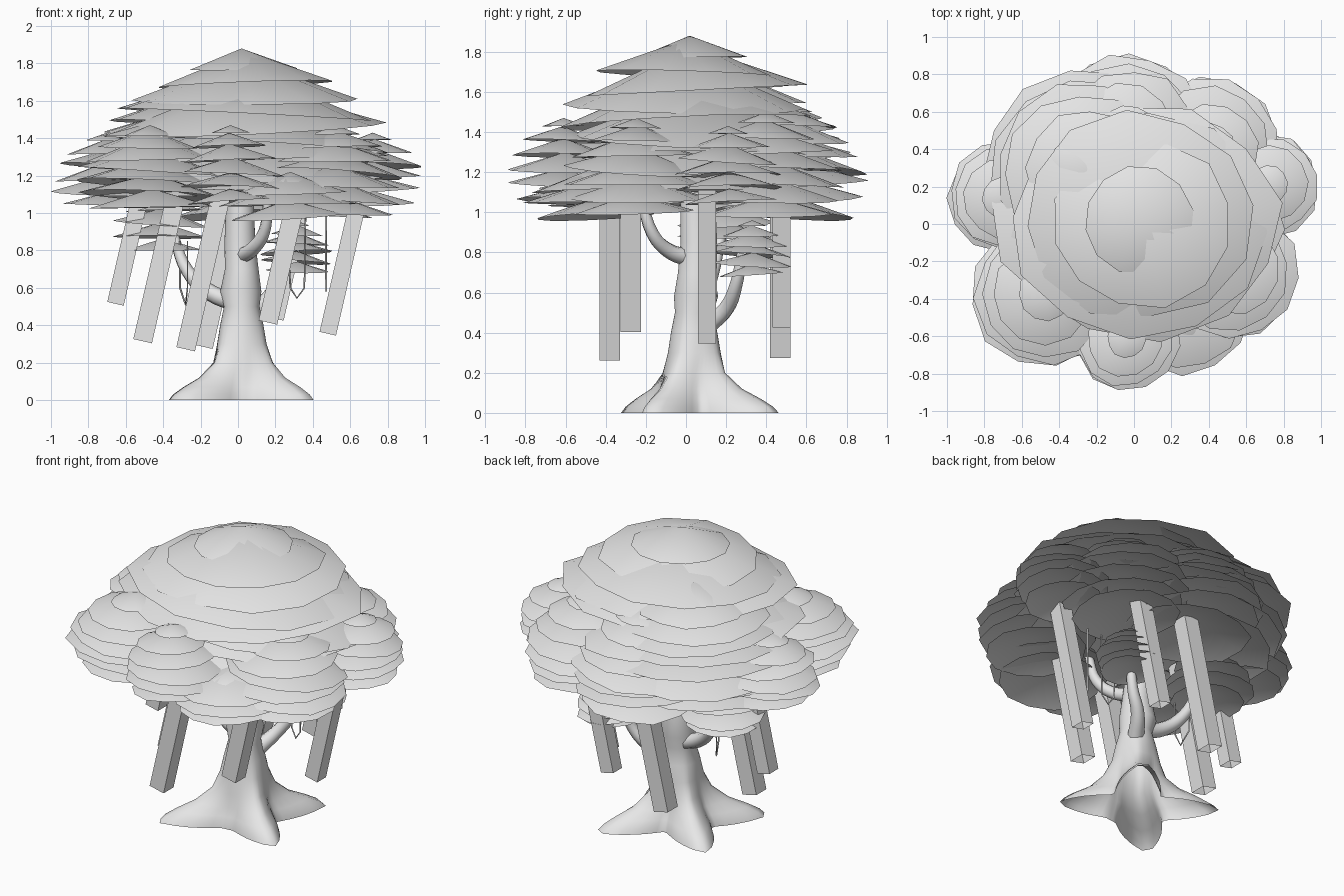
import bpy, bmesh, math, random
from mathutils import Matrix, Vector

if "Cube" in bpy.data.objects:
    bpy.data.objects.remove(bpy.data.objects["Cube"])

random.seed(11)
grey = bpy.data.materials.new("light_grey")
grey.diffuse_color = (0.8, 0.8, 0.8, 1)
grey.use_nodes = True
grey.node_tree.nodes["Principled BSDF"].inputs["Base Color"].default_value = grey.diffuse_color


def finish(name, bm, smooth=True):
    me = bpy.data.meshes.new(name)
    bm.to_mesh(me)
    bm.free()
    ob = bpy.data.objects.new(name, me)
    bpy.context.collection.objects.link(ob)
    me.materials.append(grey)
    for p in me.polygons:
        p.use_smooth = smooth
    return ob


def cluster(name, x, y, r, z0, z1, n, narrow=1.0):
    """Stack of shallow open cones; z0 = lowest rim, z1 = apex, narrow = y scale of wide layers."""
    bm = bmesh.new()
    prof = lambda t: r * (1 - ((t - 0.35) / 0.76) ** 2) ** 0.75
    top = z1 - 0.38 * prof(1)
    for i in range(n):
        t = i / (n - 1)
        rad = prof(t)
        sy = narrow + (1 - narrow) * t * t
        rise = rad * (0.3 + 0.08 * t)
        sides = 12
        wob = 0.07 * min(1, 2 * (1 - t) + 0.3)
        tilt = (Matrix.Rotation(random.uniform(-wob, wob), 4, 'X')
                @ Matrix.Rotation(random.uniform(-wob, wob), 4, 'Y'))
        shift = [random.uniform(-0.04, 0.04) * r * (t < 1) for _ in "xy"]
        base = Matrix.Translation((x + shift[0], y + shift[1], z0 + (top - z0) * t)) @ tilt
        turn = random.uniform(0, math.tau)
        tip = bm.verts.new(base @ Vector((0, 0, rise)))
        rim = []
        for k in range(sides):
            a = turn + k * math.tau / sides
            q = rad * random.uniform(0.96, 1.04)
            rim.append(bm.verts.new(base @ Vector((q * math.cos(a), q * sy * math.sin(a), 0))))
        for k in range(sides):
            bm.faces.new((tip, rim[k], rim[(k + 1) % sides]))
    finish(name, bm)


# Leaf canopy: crown, ring of outer clusters and two low clusters
cluster("crown_leaves", 0.02, 0.02, 0.78, 1.12, 1.88, 9, 0.78)
for name, *c in (
    ("back_leaves", -0.03, 0.48, 0.42, 0.99, 1.56, 8),
    ("back_right_leaves", 0.40, 0.40, 0.375, 0.99, 1.50, 7),
    ("right_leaves", 0.72, 0.21, 0.275, 1.05, 1.43, 6),
    ("right_front_leaves", 0.52, -0.25, 0.36, 1.00, 1.47, 7),
    ("low_front_leaves", 0.28, -0.46, 0.36, 0.98, 1.22, 4),
    ("front_leaves", -0.04, -0.61, 0.28, 1.06, 1.47, 6),
    ("front_left_leaves", -0.47, -0.37, 0.40, 1.03, 1.47, 7),
    ("left_leaves", -0.70, 0.14, 0.295, 1.04, 1.43, 6),
    ("back_left_leaves", -0.26, 0.29, 0.53, 1.05, 1.70, 9),
    ("low_left_leaves", -0.40, 0.20, 0.26, 0.80, 1.12, 5),
    ("low_right_leaves", 0.31, 0.33, 0.20, 0.69, 0.96, 6),
):
    cluster(name, *c)

# Trunk: rings flaring into four pointed roots
ROOTS = [Vector(p) for p in ((0.31, 0.46), (0.40, -0.2), (-0.37, 0.33), (-0.36, -0.31))]
# height, centre x, centre y, radius, root share
RINGS = ((0, 0.02, 0.03, 0.2, 1.0), (0.03, 0.02, 0.03, 0.195, 0.9), (0.07, 0.02, 0.03, 0.18, 0.68),
         (0.12, 0.02, 0.03, 0.16, 0.38), (0.2, 0.025, 0.03, 0.145, 0.13), (0.3, 0.02, 0.04, 0.13, 0.04),
         (0.4, 0.02, 0.04, 0.115, 0.02), (0.5, 0.02, 0.04, 0.095, 0), (0.58, 0.015, 0.05, 0.11, 0),
         (0.7, 0.02, 0.05, 0.09, 0), (0.85, 0.01, 0.055, 0.082, 0), (1.2, 0.01, 0.04, 0.07, 0))
bm = bmesh.new()
SIDES = 48
loops = []
for z, cx, cy, r, share in RINGS:
    loop = []
    for k in range(SIDES):
        a = k * math.tau / SIDES
        q = r
        for tip in ROOTS:
            d = tip - Vector((0.02, 0.03))
            off = (a - math.atan2(d.y, d.x) + math.pi) % math.tau - math.pi
            q += share * (d.length - r) * max(0, 1 - max(0, abs(off) - 0.04) / 0.75) ** 1.6
        loop.append(bm.verts.new((cx + q * math.cos(a), cy + q * math.sin(a), z)))
    loops.append(loop)
for lo, hi in zip(loops, loops[1:]):
    for k in range(SIDES):
        j = (k + 1) % SIDES
        bm.faces.new((lo[k], lo[j], hi[j], hi[k]))
finish("trunk", bm)


def tube(name, pts, radii, bevel_res=2, smooth=True):
    """Round tube along points."""
    cu = bpy.data.curves.new(name, 'CURVE')
    cu.dimensions = '3D'
    cu.bevel_depth = 1
    cu.bevel_resolution = bevel_res
    cu.resolution_u = 5 if smooth else 1
    sp = cu.splines.new('BEZIER')
    sp.bezier_points.add(len(pts) - 1)
    for b, p, r in zip(sp.bezier_points, pts, radii):
        b.co, b.radius = p, r
        b.handle_left_type = b.handle_right_type = 'AUTO' if smooth else 'VECTOR'
    cu.materials.append(grey)
    ob = bpy.data.objects.new(name, cu)
    bpy.context.collection.objects.link(ob)


# Branches
tube("left_branch", [(0, 0.06, 0.52), (-0.14, 0.08, 0.57), (-0.27, 0.13, 0.69), (-0.35, 0.18, 0.9)],
     [0.05, 0.045, 0.035, 0.025])
tube("front_branch", [(0.02, 0.02, 0.77), (0.08, -0.09, 0.81), (0.14, -0.17, 0.9), (0.16, -0.22, 1.08)],
     [0.045, 0.038, 0.032, 0.025])
tube("back_branch", [(0.07, 0.1, 0.43), (0.14, 0.2, 0.52), (0.22, 0.25, 0.64), (0.26, 0.28, 0.8)],
     [0.05, 0.04, 0.032, 0.025])

# Thin hanging vines
tube("left_vine", [(-0.31, 0.14, 0.85), (-0.31, 0.13, 0.6), (-0.28, 0.09, 0.51), (-0.27, 0.05, 0.6),
                   (-0.27, 0.05, 0.85)], [0.005] * 5, 0, False)
tube("right_vine", [(0.26, 0.15, 0.95), (0.28, 0.15, 0.6), (0.315, 0.14, 0.545), (0.355, 0.13, 0.6),
                    (0.36, 0.13, 1.0)], [0.005] * 5, 0, False)
tube("straight_vine", [(0.47, 0.14, 0.58), (0.47, 0.14, 1.05)], [0.006] * 2, 0, False)

# Leaning hollow square posts hanging from the canopy: bottom centre and top height
LEAN = 0.226
for i, (x, y, z, top) in enumerate((
        (-0.655, 0.10, 0.515, 1.1), (-0.51, 0.03, 0.315, 1.1), (-0.28, -0.38, 0.272, 1.09),
        (-0.185, 0.47, 0.285, 1.1), (0.16, -0.275, 0.415, 1.1), (0.48, 0.105, 0.355, 1.1),
        (0.20, 0.475, 0.435, 1.1))):
    bm = bmesh.new()
    length = (top - z) / math.cos(LEAN)
    width = 0.09 if i in (0, 5, 6) else 0.102
    bmesh.ops.create_cube(bm, size=1)
    ends = [f for f in bm.faces if abs(f.normal.z) > 0.5]
    bmesh.ops.delete(bm, geom=ends, context='FACES_ONLY')
    bm.transform(Matrix.Translation((x, y, z)) @ Matrix.Rotation(LEAN, 4, 'Y')
                 @ Matrix.Translation((0, 0, length / 2)) @ Matrix.Diagonal((width, width, length, 1)))
    finish("hanging_post_%d" % (i + 1), bm, False)
